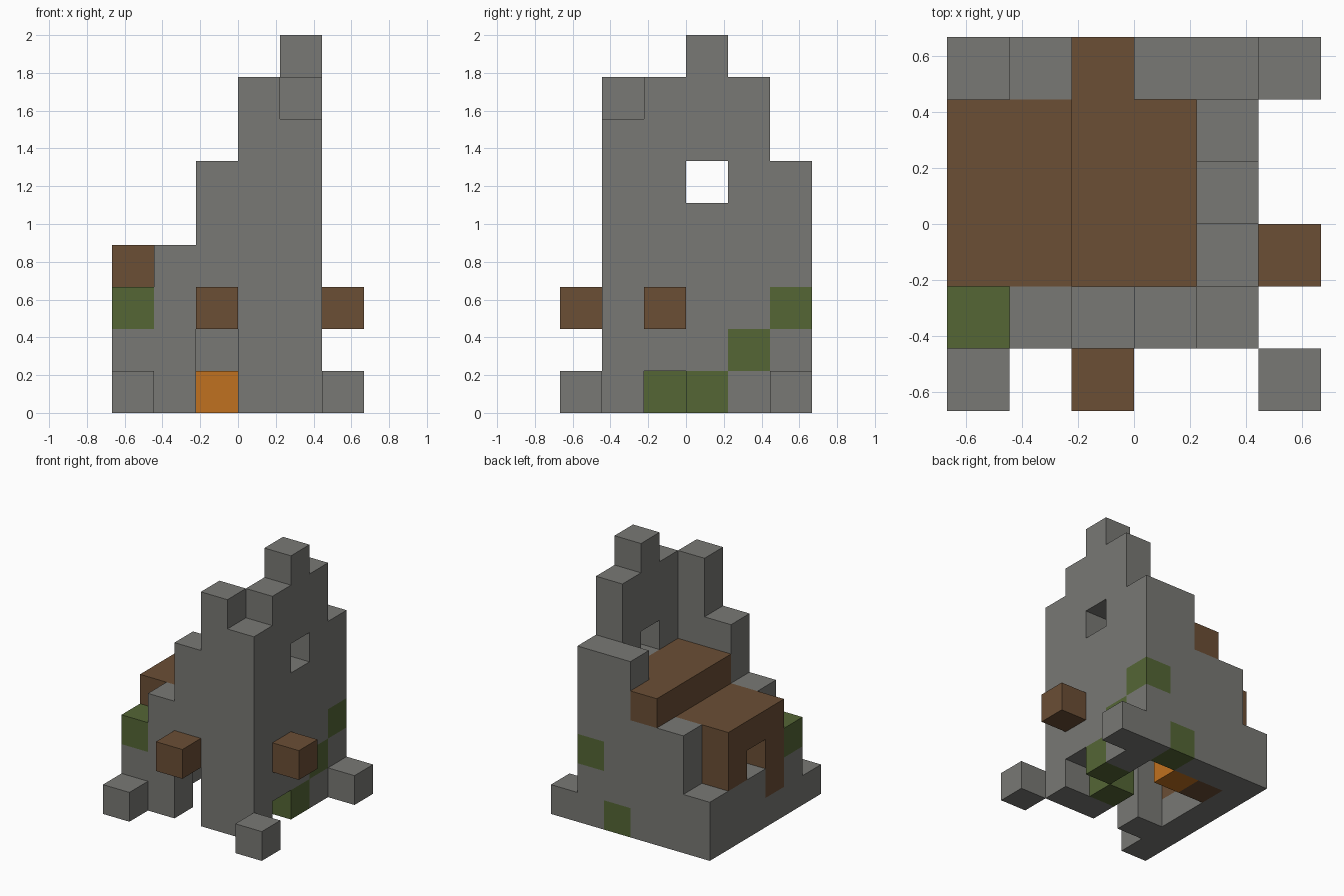
import bpy
import bmesh
from mathutils import Vector

cube = bpy.data.objects.get("Cube")
if cube:
    bpy.data.objects.remove(cube, do_unlink=True)

U = 2 / 9            # edge of one block
HALF = 3             # the plan is six blocks wide and deep


def material(name, rgb):
    mat = bpy.data.materials.new(name)
    mat.use_nodes = True
    color = (*rgb, 1)
    mat.diffuse_color = color
    bsdf = mat.node_tree.nodes["Principled BSDF"]
    bsdf.inputs["Base Color"].default_value = color
    bsdf.inputs["Roughness"].default_value = 0.9
    return mat


stone = material("stone grey", (0.19, 0.19, 0.177))
wood = material("wood brown", (0.147, 0.077, 0.036))
moss = material("moss green", (0.089, 0.133, 0.036))
ember = material("ember orange", (0.527, 0.165, 0.014))


def box(xs, ys, zs):
    """All blocks in the half-open ranges xs, ys, zs."""
    return {(i, j, k) for i in range(*xs) for j in range(*ys) for k in range(*zs)}


def wall(heights, place):
    """Columns of the given heights, laid out by place(index)."""
    return {(*place(n), k) for n, h in enumerate(heights) for k in range(h)}


# Broken walls, one height per column
front = wall([3, 4, 6, 8, 7], lambda n: (n, 1))
right_side = wall([8, 9, 8], lambda n: (4, n + 2))
back = wall([2, 4, 4, 6, 6], lambda n: (n, 5))
left_side = wall([2, 2, 2], lambda n: (0, n + 2))

# Openings: doorway, window and a gap at the foot of the wall
front -= box((2, 3), (1, 2), (0, 2))
right_side -= {(4, 3, 5), (4, 2, 0)}

# Mossy blocks and timber that replace stone
moss_blocks = {(0, 1, 2), (4, 3, 0), (3, 2, 0), (4, 4, 1), (4, 5, 2), (3, 5, 0)}
posts = box((0, 1), (2, 3), (1, 3)) | {(0, 4, 2)}
for part in (front, right_side, back, left_side):
    part -= moss_blocks | posts

parts = [
    ("front_wall", stone, front),
    ("left_model_side_wall", stone, right_side),
    ("back_wall", stone, back),
    ("low_side_wall", stone, left_side),
    ("rubble_blocks", stone, {(0, 0, 0), (5, 0, 0), (5, 5, 0)}),
    ("mossy_stones", moss, moss_blocks),
    ("timber_posts", wood, posts),
    ("lower_roof", wood, box((0, 2), (2, 5), (3, 4))),
    ("upper_roof", wood, box((2, 4), (2, 5), (4, 5)) | {(2, 5, 4)}),
    ("beam_ends", wood, {(2, 0, 2), (5, 2, 2)}),
    ("firewood", wood, {(1, 4, 0)}),
    ("fire", ember, {(2, 4, 0)}),
]
solid = set().union(*(cells for _, _, cells in parts))


def build(name, mat, cells):
    """Skin a set of blocks, leaving out faces hidden between blocks."""
    bm = bmesh.new()
    for cell in sorted(cells):
        center = Vector(cell) + Vector((0.5 - HALF, 0.5 - HALF, 0.5))
        for axis in range(3):
            for sign in (-1, 1):
                normal = Vector((0, 0, 0))
                normal[axis] = sign
                if tuple(int(c + n) for c, n in zip(cell, normal)) in solid:
                    continue
                u = Vector((0, 0, 0))
                u[(axis + 1) % 3] = 0.5
                v = normal.cross(u)
                mid = center + normal / 2
                corners = (mid - u - v, mid + u - v, mid + u + v, mid - u + v)
                bm.faces.new([bm.verts.new(p * U) for p in corners])
    bmesh.ops.remove_doubles(bm, verts=bm.verts, dist=U / 100)
    bmesh.ops.dissolve_limit(bm, angle_limit=0.01, verts=bm.verts, edges=bm.edges)
    mesh = bpy.data.meshes.new(name)
    bm.to_mesh(mesh)
    bm.free()
    mesh.materials.append(mat)
    bpy.context.collection.objects.link(bpy.data.objects.new(name, mesh))


for spec in parts:
    build(*spec)
